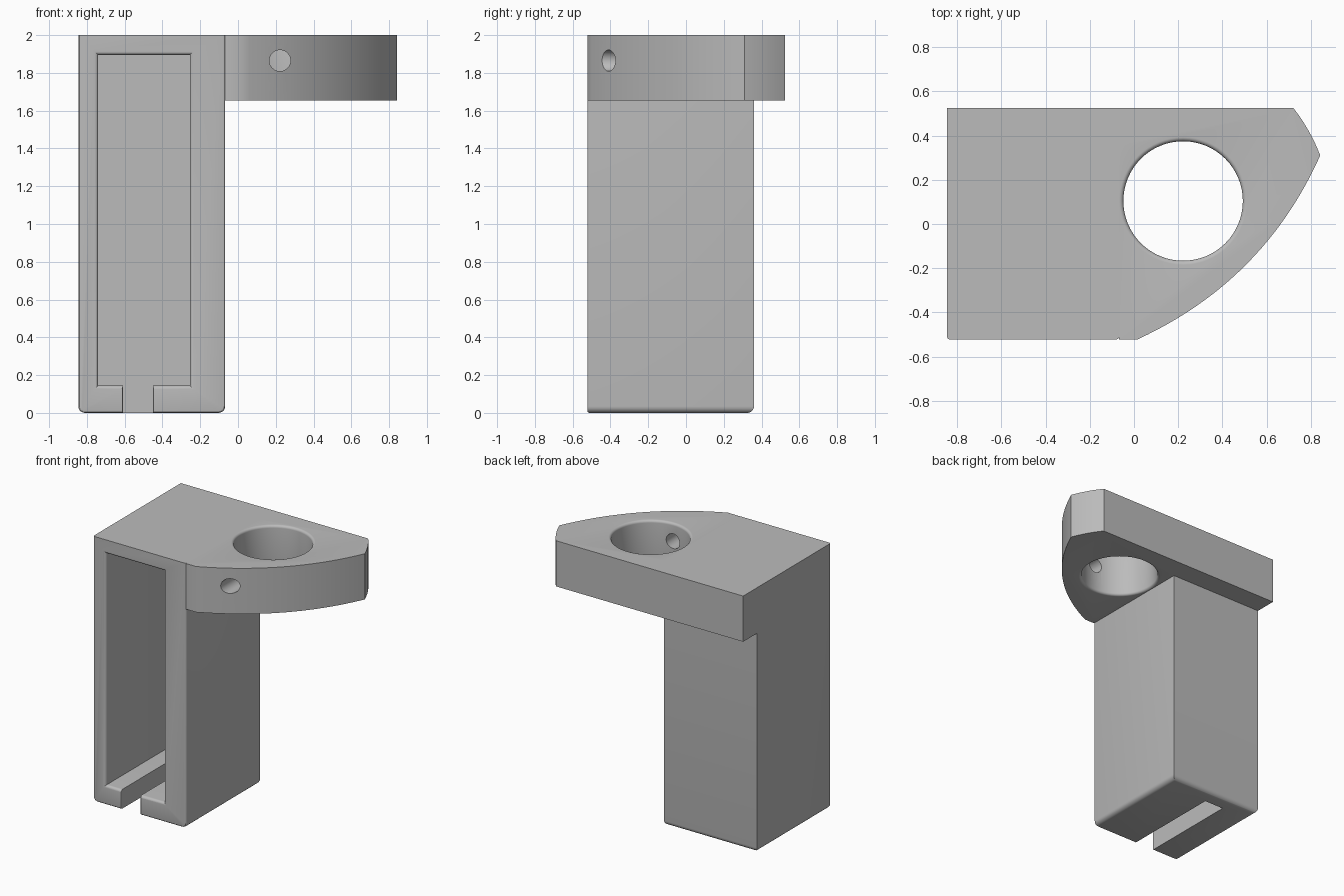
import bpy, bmesh
from math import sin, cos, pi, radians
from mathutils import Vector

cube = bpy.data.objects.get("Cube")
if cube:
    bpy.data.objects.remove(cube, do_unlink=True)

GREY = (0.5, 0.5, 0.5, 1)
mat = bpy.data.materials.new("plain grey")
mat.use_nodes = True
mat.diffuse_color = GREY
mat.node_tree.nodes["Principled BSDF"].inputs["Base Color"].default_value = GREY


def make(name, bm):
    bmesh.ops.recalc_face_normals(bm, faces=bm.faces)
    mesh = bpy.data.meshes.new(name)
    bm.to_mesh(mesh)
    bm.free()
    mesh.materials.append(mat)
    ob = bpy.data.objects.new(name, mesh)
    bpy.context.collection.objects.link(ob)
    return ob


def loft(name, rings):
    """Closed solid skinned through rings of equal point count."""
    bm = bmesh.new()
    loops = [[bm.verts.new(p) for p in ring] for ring in rings]
    n = len(loops[0])
    for a, b in zip(loops, loops[1:]):
        for i in range(n):
            j = (i + 1) % n
            bm.faces.new((a[i], a[j], b[j], b[i]))
    bm.faces.new(loops[0])
    bm.faces.new(loops[-1])
    return make(name, bm)


def cut(target, cutter):
    mod = target.modifiers.new("cut", "BOOLEAN")
    mod.object = cutter
    mod.operation = "DIFFERENCE"
    mod.solver = "EXACT"
    bpy.context.view_layer.objects.active = target
    bpy.ops.object.modifier_apply(modifier=mod.name)
    bpy.data.objects.remove(cutter, do_unlink=True)


def fillet(r, steps=6):
    """Depth and widening of a rounded opening lip."""
    angles = [pi / 2 * i / steps for i in range(steps + 1)]
    return [(r * (1 - cos(a)), r * (1 - sin(a))) for a in angles]


def curve(a, ctrl, b, steps):
    a, ctrl, b = Vector(a), Vector(ctrl), Vector(b)
    ts = [i / steps for i in range(steps + 1)]
    return [a * (1 - t) ** 2 + ctrl * 2 * t * (1 - t) + b * t * t for t in ts]


LEFT, RIGHT, FRONT, BACK, TOP = -0.845, -0.068, -0.522, 0.36, 2.0

# Holder body: a tall block with a rounded base and a softened front rim
bm = bmesh.new()
bmesh.ops.create_cube(bm, size=1)
for v in bm.verts:
    v.co = (LEFT if v.co.x < 0 else RIGHT,
            FRONT if v.co.y < 0 else BACK,
            0 if v.co.z < 0 else TOP)


def along(test):
    return [e for e in bm.edges if all(test(v.co) for v in e.verts)]


base = [e for e in along(lambda c: c.z < 0.001)
        if not all(v.co.y < FRONT + 0.001 for v in e.verts)]
bmesh.ops.bevel(bm, geom=base, offset=0.035, segments=5, profile=0.5, affect="EDGES")
rim = [e for e in along(lambda c: c.y < FRONT + 0.001)
       if not all(v.co.z > TOP - 0.001 for v in e.verts)]
bmesh.ops.bevel(bm, geom=rim, offset=0.012, segments=3, profile=0.5, affect="EDGES")
body = make("holder_body", bm)


def pocket(name, x0, x1, z0, z1, end, r):
    """Rectangular cutter running back from the front, with a flared lip."""
    steps = [(FRONT - 0.05, r)] + [(FRONT + d, o) for d, o in fillet(r)] + [(end, 0)]
    return loft(name, [[(x0 - o, y, z0 - o), (x1 + o, y, z0 - o),
                        (x1 + o, y, z1 + o), (x0 - o, y, z1 + o)] for y, o in steps])


# Open cavity and the slot through its floor
cut(body, pocket("cavity_cutter", -0.74, -0.255, 0.145, 1.895, 0.255, 0.02))
cut(body, pocket("slot_cutter", -0.61, -0.45, -0.1, 0.3, 0.25, 0.006))

# Top arm: plate behind and beside the body with a curved outer edge
BOTTOM = 1.655
outline = [Vector((LEFT, BACK)), Vector((LEFT, 0.525))]
outline += curve((0.72, 0.525), (0.797, 0.427), (0.842, 0.31), 6)
outline += curve((0.842, 0.31), (0.586, -0.26), (0.015, FRONT), 24)[1:]
outline += [Vector((RIGHT, FRONT)), Vector((RIGHT, BACK))]
arm = loft("top_arm", [[(p.x, p.y, z) for p in outline] for z in (BOTTOM, TOP)])

# Large vertical hole, rounded at both mouths
CX, CY, R = 0.222, 0.104, 0.27
LIP = 0.019
lip = fillet(LIP)
profile = [(BOTTOM - 0.05, LIP)] + [(BOTTOM + d, o) for d, o in lip]
profile += [(TOP - d, o) for d, o in reversed(lip)] + [(TOP + 0.05, LIP)]
turn = [2 * pi * i / 64 for i in range(64)]
cut(arm, loft("ring_cutter", [[(CX + (R + o) * cos(a), CY + (R + o) * sin(a), z)
                               for a in turn] for z, o in profile]))

# Small screw hole from the front into the large hole
cut(arm, loft("screw_cutter", [[(CX + 0.056 * cos(a), y, 1.865 + 0.056 * sin(a))
                                for a in turn[::2]] for y in (-0.7, 0.0)]))

# Smooth rounded surfaces, keep corners crisp
for ob in (body, arm):
    bpy.ops.object.select_all(action="DESELECT")
    ob.select_set(True)
    bpy.context.view_layer.objects.active = ob
    bpy.ops.object.shade_smooth_by_angle(angle=radians(30))
